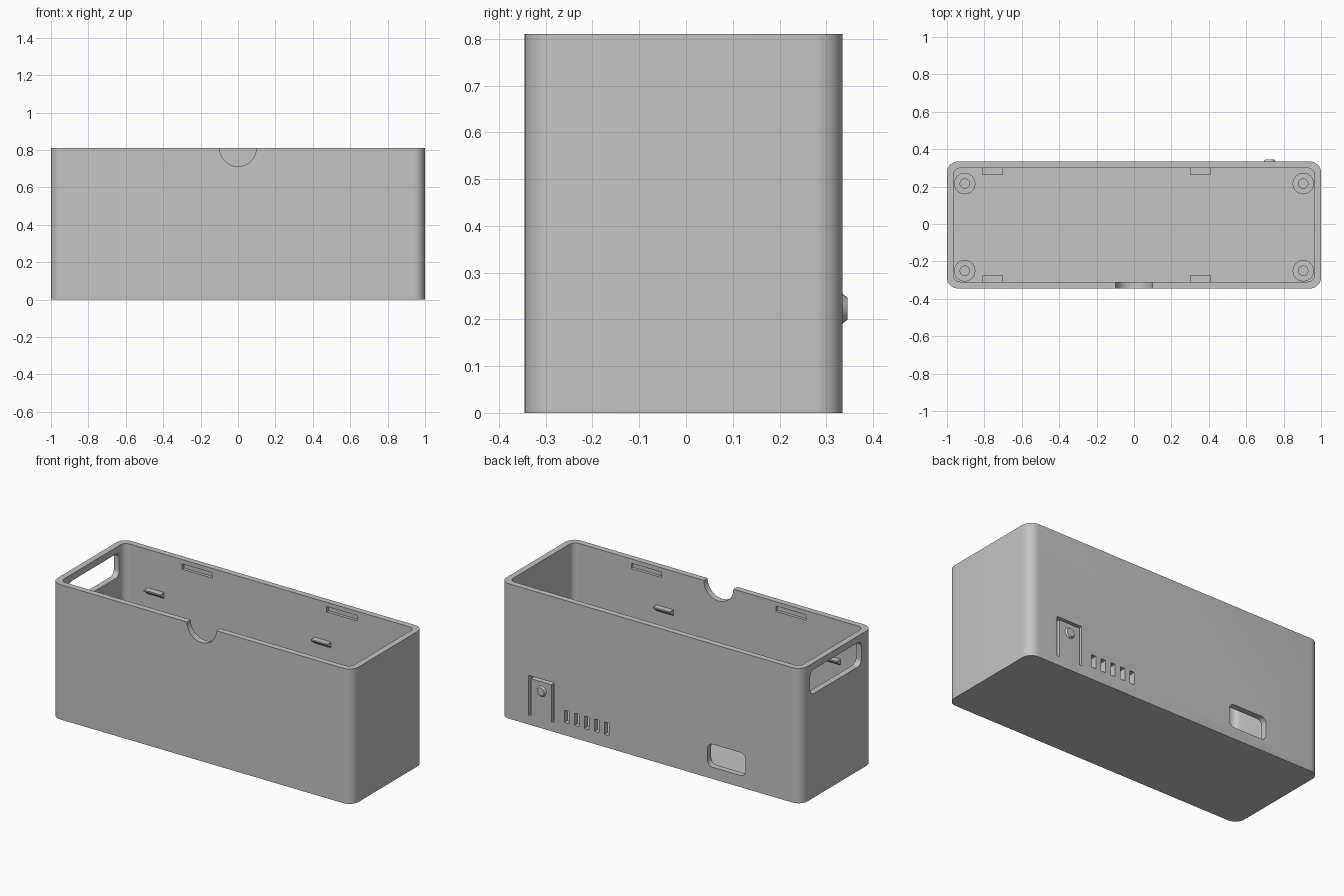
import bpy, bmesh, math
from mathutils import Matrix

cube = bpy.data.objects.get("Cube")
if cube:
    bpy.data.objects.remove(cube, do_unlink=True)

grey = bpy.data.materials.new("light_grey_plastic")
grey.use_nodes = True
grey.diffuse_color = (0.55, 0.55, 0.55, 1)
grey.node_tree.nodes["Principled BSDF"].inputs["Base Color"].default_value = (0.55, 0.55, 0.55, 1)

# Overall sizes
FRONT, BACK, HEIGHT = -0.345, 0.335, 0.81
WALL, FLOOR = 0.036, 0.035
IN_FRONT, IN_BACK = FRONT + WALL, BACK - WALL
AXES = {"x": lambda u, v, w: (w, u, v),
        "y": lambda u, v, w: (u, w, v),
        "z": lambda u, v, w: (u, v, w)}


def finish(bm, name):
    bmesh.ops.recalc_face_normals(bm, faces=bm.faces)
    mesh = bpy.data.meshes.new(name)
    bm.to_mesh(mesh)
    bm.free()
    mesh.materials.append(grey)
    obj = bpy.data.objects.new(name, mesh)
    bpy.context.collection.objects.link(obj)
    return obj


def prism(name, outline, axis, lo, hi):
    """Extrude a 2D outline along an axis from lo to hi."""
    bm = bmesh.new()
    face = bm.faces.new([bm.verts.new(AXES[axis](u, v, lo)) for u, v in outline])
    moved = bmesh.ops.extrude_face_region(bm, geom=[face])["geom"]
    bmesh.ops.translate(bm, vec=AXES[axis](0, 0, hi - lo),
                        verts=[g for g in moved if isinstance(g, bmesh.types.BMVert)])
    return finish(bm, name)


def rect(u0, u1, v0, v1):
    return [(u0, v0), (u1, v0), (u1, v1), (u0, v1)]


def rounded(u0, u1, v0, v1, r, seg=8):
    pts = []
    corners = [(u1 - r, v1 - r), (u0 + r, v1 - r), (u0 + r, v0 + r), (u1 - r, v0 + r)]
    for i, (cu, cv) in enumerate(corners):
        for k in range(seg + 1):
            a = math.pi / 2 * (i + k / seg)
            pts.append((cu + r * math.cos(a), cv + r * math.sin(a)))
    return pts


def circle(cu, cv, r, seg=32):
    return [(cu + r * math.cos(math.tau * k / seg), cv + r * math.sin(math.tau * k / seg))
            for k in range(seg)]


def cut(target, cutter):
    cutter.hide_render = True
    mod = target.modifiers.new("cut", "BOOLEAN")
    mod.operation, mod.solver, mod.object = "DIFFERENCE", "EXACT", cutter
    bpy.context.view_layer.objects.active = target
    bpy.ops.object.modifier_apply(modifier=mod.name)
    bpy.data.objects.remove(cutter, do_unlink=True)


# Hollow case with rounded upright corners
case = prism("case", rounded(-1, 1, FRONT, BACK, 0.06), "z", 0, HEIGHT)
cut(case, prism("cavity", rounded(-1 + WALL, 1 - WALL, IN_FRONT, IN_BACK, 0.035),
                "z", FLOOR, HEIGHT + 0.1))

# Finger notch in the front rim
cut(case, prism("finger_notch", circle(0, HEIGHT, 0.098, 48), "y", FRONT - 0.1, IN_FRONT + 0.05))

# Window in the right end
cut(case, prism("end_window", rounded(-0.235, 0.25, 0.625, 0.77, 0.035), "x", -1.1, -0.93))


def cut_back(name, outline):
    cut(case, prism(name, outline, "y", IN_BACK - 0.02, BACK + 0.1))


# Port and vents in the back
cut_back("port", rounded(-0.63, -0.377, 0.07, 0.208, 0.035))
for i in range(5):
    x = 0.308 + i * 0.0665
    cut_back("vent", rect(x - 0.03, x, 0.075, 0.15))

# Slit around the flexible button tongue
BX0, BX1, BZ0, BZ1, SLIT = 0.642, 0.812, 0.055, 0.295, 0.016
cut_back("button_slit", [(BX0, BZ0), (BX0, BZ1), (BX1, BZ1), (BX1, BZ0),
                         (BX1 - SLIT, BZ0), (BX1 - SLIT, BZ1 - SLIT),
                         (BX0 + SLIT, BZ1 - SLIT), (BX0 + SLIT, BZ0)])

# Lid catch recesses near the rim
for x in (-0.58, 0.38):
    for wall, side in ((IN_FRONT, -1), (IN_BACK, 1)):
        y0, y1 = sorted((wall - side * 0.02, wall + side * 0.018))
        cut(case, prism("catch_recess", rect(x, x + 0.2, 0.752, 0.784), "y", y0, y1))

# Wedge tabs on the long walls
parts = [case]
for x in (-0.81, 0.3):
    for wall, side in ((IN_FRONT, -1), (IN_BACK, 1)):
        tip = wall - side * 0.037
        root = wall + side * 0.005
        parts.append(prism("support_tab", [(root, 0.58), (tip, 0.58), (tip, 0.572), (root, 0.54)],
                           "x", x, x + 0.11))

# Screw posts on the floor
for x in (-0.905, 0.905):
    for y in (-0.25, 0.216):
        post = prism("screw_post", circle(x, y, 0.057), "z", FLOOR - 0.005, 0.08)
        cut(post, prism("screw_hole", circle(x, y, 0.025), "z", FLOOR, 0.2))
        parts.append(post)

# Tapered button on the tongue
bm = bmesh.new()
bmesh.ops.create_cone(bm, cap_ends=True, segments=32, radius1=0.033, radius2=0.024, depth=0.012,
                      matrix=Matrix.Translation((0.725, BACK + 0.004, 0.223))
                      @ Matrix.Rotation(-math.pi / 2, 4, "X"))
parts.append(finish(bm, "button"))

# Smooth the round surfaces, keep the edges crisp
bpy.ops.object.select_all(action="DESELECT")
for obj in parts:
    obj.select_set(True)
bpy.context.view_layer.objects.active = case
bpy.ops.object.shade_smooth_by_angle(angle=math.radians(30))
